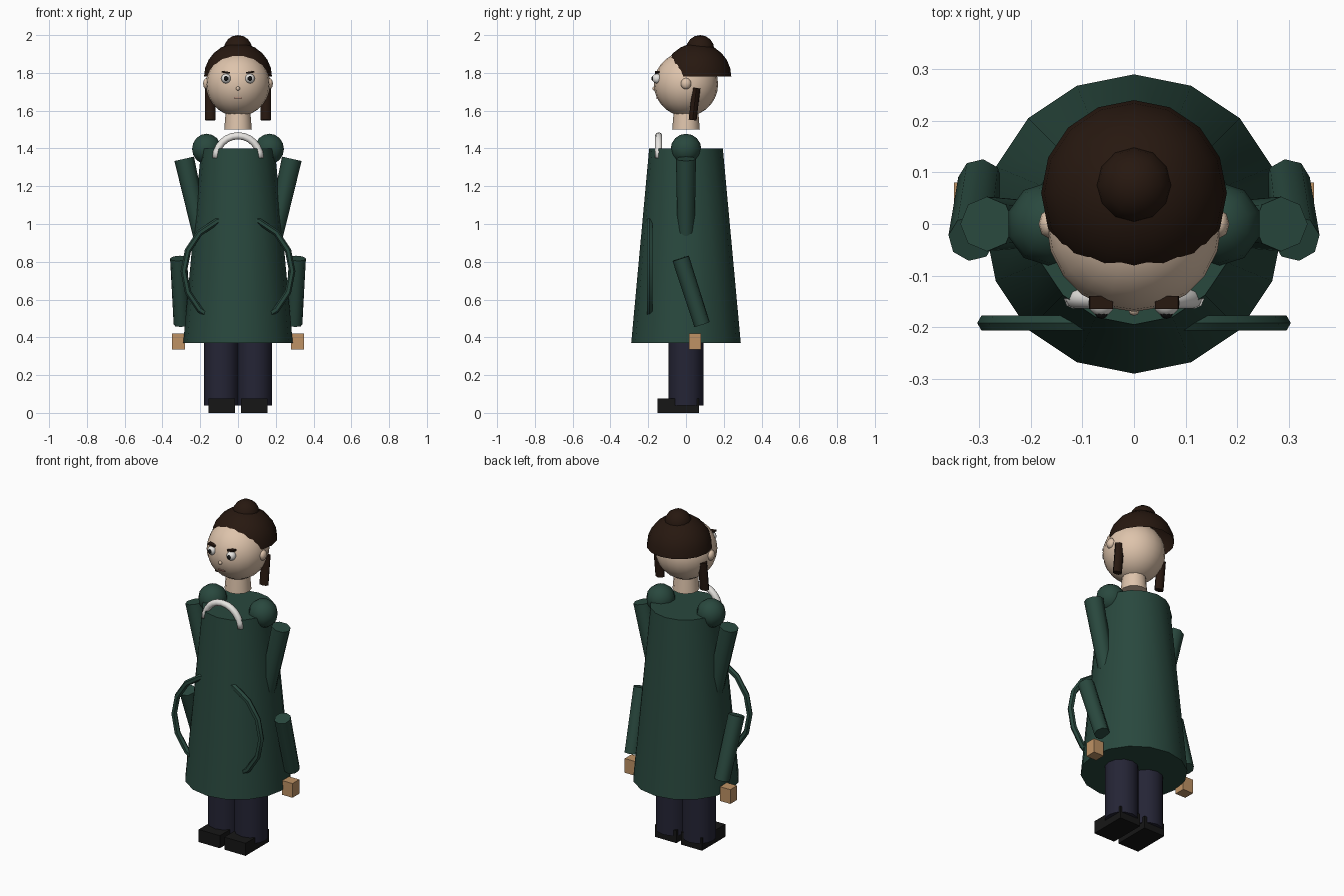
import bpy, bmesh
from math import radians, pi
from mathutils import Vector

if "Cube" in bpy.data.objects:
    bpy.data.objects.remove(bpy.data.objects["Cube"])


def material(name, rgb):
    m = bpy.data.materials.new(name)
    m.diffuse_color = (*rgb, 1)
    m.use_nodes = True
    m.node_tree.nodes["Principled BSDF"].inputs["Base Color"].default_value = m.diffuse_color
    return m


COAT = material("coat_green", (0.022, 0.065, 0.048))
SKIN = material("skin", (0.73, 0.55, 0.41))
HAND = material("hand_tan", (0.52, 0.29, 0.13))
HAIR = material("hair_brown", (0.02, 0.009, 0.005))
TROUSER = material("trouser_navy", (0.018, 0.018, 0.036))
SHOE = material("shoe_black", (0.008, 0.008, 0.008))
WHITE = material("white", (0.8, 0.78, 0.75))
MOUTH = material("mouth", (0.45, 0.22, 0.17))


def finish(name, mat, smooth=50):
    o = bpy.context.object
    o.name = name
    o.data.materials.append(mat)
    bpy.ops.object.transform_apply(location=False, rotation=False, scale=True)
    if smooth:
        bpy.ops.object.shade_smooth_by_angle(angle=radians(smooth))
    return o


def ball(name, loc, scale, mat, seg=16, rings=10):
    bpy.ops.mesh.primitive_uv_sphere_add(segments=seg, ring_count=rings, radius=1, location=loc)
    bpy.context.object.scale = scale if isinstance(scale, tuple) else (scale,) * 3
    return finish(name, mat)


def box(name, loc, size, mat, rot=(0, 0, 0)):
    bpy.ops.mesh.primitive_cube_add(size=1, location=loc, rotation=rot)
    bpy.context.object.scale = size
    return finish(name, mat, 0)


def limb(name, a, b, ra, rb, mat, seg=8, squash=1):
    """Tapered cylinder from point a to point b."""
    a, b = Vector(a), Vector(b)
    q = (b - a).to_track_quat('Z', 'Y')
    bpy.ops.mesh.primitive_cone_add(vertices=seg, radius1=ra, radius2=rb, depth=(b - a).length,
                                    location=(a + b) / 2, rotation=q.to_euler())
    bpy.context.object.scale = (1, squash, 1)
    return finish(name, mat)


def ring(name, loc, major, minor, mat, seg, sides):
    bpy.ops.mesh.primitive_torus_add(major_segments=seg, minor_segments=sides, major_radius=major,
                                     minor_radius=minor, location=loc, rotation=(pi / 2, 0, 0))
    return finish(name, mat)


def keep_upper(o, axis, cap):
    """Removes the lower half of a mesh along a local axis."""
    bm = bmesh.new()
    bm.from_mesh(o.data)
    bmesh.ops.delete(bm, geom=[v for v in bm.verts if v.co[axis] < -1e-4], context='VERTS')
    if cap:
        bmesh.ops.holes_fill(bm, edges=[e for e in bm.edges if e.is_boundary], sides=0)
    bm.to_mesh(o.data)
    bm.free()


# Coat body, neck and head
limb("coat", (0, 0, 0.37), (0, 0, 1.40), 0.29, 0.195, COAT, 16)
limb("neck", (0, 0, 1.50), (0, 0, 1.61), 0.073, 0.064, SKIN, 12)
ball("head", (0, 0, 1.74), 0.17, SKIN, 20, 14)

# Hair cap and bun
cap = ball("hair_cap", (0, 0.06, 1.78), (0.18, 0.18, 0.178), HAIR, 16, 12)
keep_upper(cap, 2, False)
ball("hair_bun", (0, 0.075, 1.925), 0.075, HAIR, 12, 8)

# Arched collar and the loop that emerges from both sides of the coat front
collar = ring("collar", (0, -0.145, 1.35), 0.117, 0.019, WHITE, 24, 8)
keep_upper(collar, 1, True)
ring("coat_loop", (0, -0.192, 0.75), 0.287, 0.017, COAT, 16, 6)

# Nose and mouth
ball("nose", (0, -0.167, 1.717), (0.011, 0.011, 0.011), SKIN, 8, 6)
box("mouth", (0, -0.153, 1.667), (0.042, 0.012, 0.006), MOUTH)

# Paired parts
for s, side in ((-1, "right"), (1, "left")):
    ball(side + "_ear", (s * 0.165, 0, 1.743), (0.02, 0.028, 0.03), SKIN, 8, 6)
    ball(side + "_eye", (s * 0.063, -0.153, 1.77), 0.026, WHITE, 12, 8)
    ball(side + "_pupil", (s * 0.063, -0.170, 1.77), 0.014, SHOE, 10, 6)
    box(side + "_eyebrow", (s * 0.064, -0.152, 1.803), (0.045, 0.025, 0.009), HAIR,
        (0, s * radians(-8), 0))
    limb(side + "_hair_lock", (s * 0.147, 0.035, 1.55), (s * 0.147, 0.055, 1.72),
         0.028, 0.028, HAIR, 8, 0.75)
    ball(side + "_shoulder", (s * 0.166, 0, 1.397), 0.081, COAT, 10, 8)
    limb(side + "_upper_arm", (s * 0.195, 0, 0.945), (s * 0.285, 0, 1.345), 0.045, 0.053, COAT)
    limb(side + "_forearm", (s * 0.298, 0.085, 0.468), (s * 0.314, -0.028, 0.818),
         0.043, 0.046, COAT)
    box(side + "_hand", (s * 0.315, 0.048, 0.378), (0.068, 0.064, 0.085), HAND)
    limb(side + "_leg", (s * 0.088, 0, 0.04), (s * 0.088, 0, 0.42), 0.092, 0.092, TROUSER, 12)
    box(side + "_shoe", (s * 0.085, -0.04, 0.0375), (0.14, 0.22, 0.075), SHOE)
